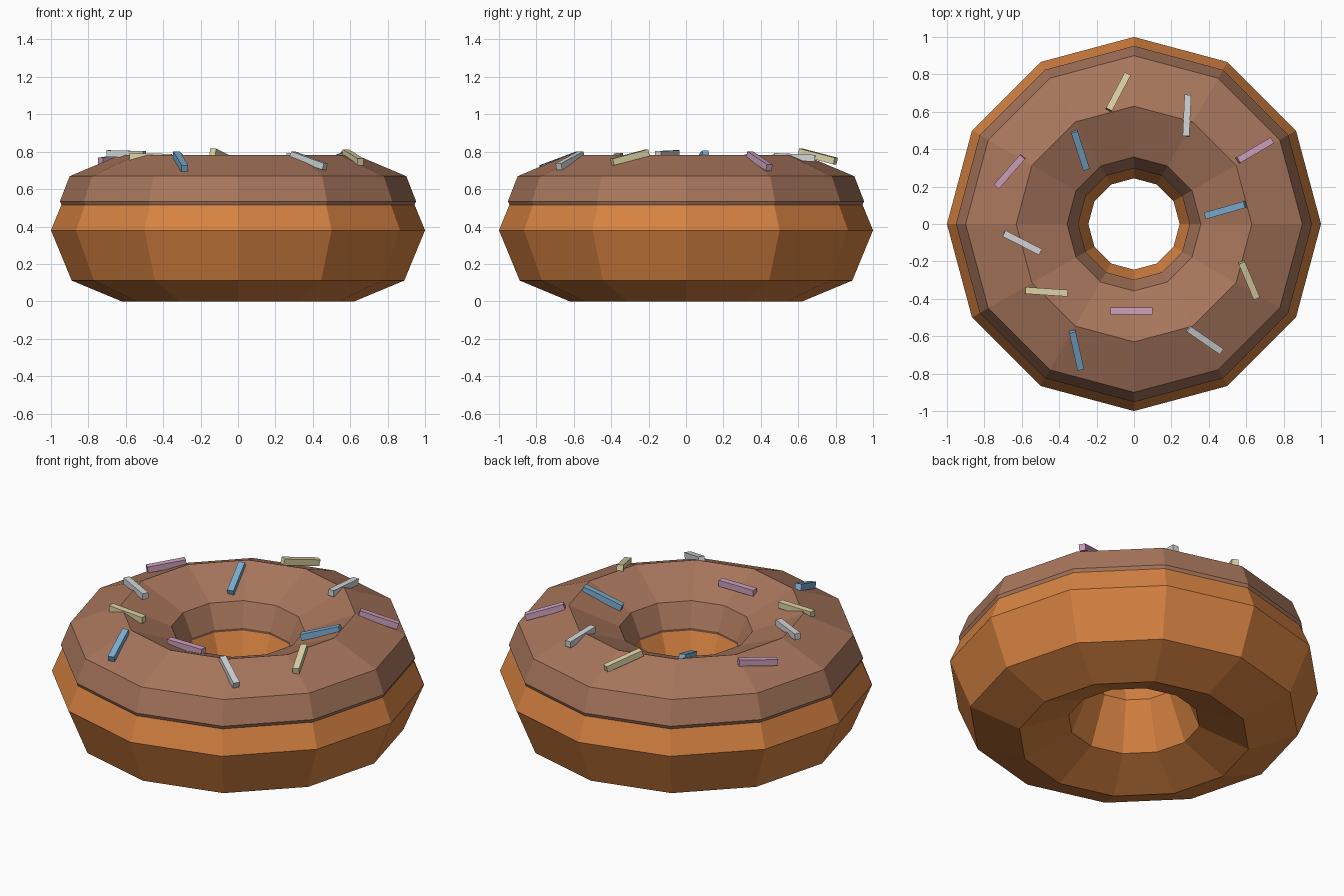
import bpy, math
from mathutils import Vector, Matrix

if "Cube" in bpy.data.objects:
    bpy.data.objects.remove(bpy.data.objects["Cube"])

SIDES = 12


def material(name, rgb):
    m = bpy.data.materials.new(name)
    m.diffuse_color = (*rgb, 1)
    m.use_nodes = True
    m.node_tree.nodes["Principled BSDF"].inputs["Base Color"].default_value = m.diffuse_color
    return m


dough_mat = material("golden dough", (0.68, 0.226, 0.054))
icing_mat = material("chocolate icing", (0.39, 0.18, 0.107))
colours = {
    "pink": material("pink sugar", (0.61, 0.35, 0.50)),
    "blue": material("blue sugar", (0.20, 0.42, 0.64)),
    "cream": material("cream sugar", (0.73, 0.66, 0.38)),
    "white": material("white sugar", (0.64, 0.66, 0.67)),
}


def add_mesh(name, verts, faces, mat):
    me = bpy.data.meshes.new(name)
    me.from_pydata(verts, [], faces)
    me.materials.append(mat)
    ob = bpy.data.objects.new(name, me)
    bpy.context.collection.objects.link(ob)
    return ob


def ring(name, profile, mat):
    """Revolve a closed (radius, z) profile, listed counter-clockwise."""
    n = len(profile)
    verts = [(r * math.cos(math.tau * i / SIDES), r * math.sin(math.tau * i / SIDES), z)
             for i in range(SIDES) for r, z in profile]
    faces = []
    for i in range(SIDES):
        k = (i + 1) % SIDES
        for j in range(n):
            l = (j + 1) % n
            faces.append((i * n + j, k * n + j, k * n + l, i * n + l))
    return add_mesh(name, verts, faces, mat)


# Dough: eight-sided torus section
ring("dough", [(0.622 + 0.378 * math.cos(math.tau * j / 8),
                0.38 + 0.38 * math.sin(math.tau * j / 8)) for j in range(8)], dough_mat)

# Icing: thin closed shell over the upper half
ring("icing", [(0.944, 0.516), (0.952, 0.535), (0.90, 0.669), (0.63, 0.783),
               (0.358, 0.669), (0.298, 0.535), (0.302, 0.516),
               (0.37, 0.645), (0.622, 0.75), (0.875, 0.645)], icing_mat)


def sprinkle(index, colour, a, b, w=0.036):
    a, b = Vector(a), Vector(b)
    d = (b - a).normalized()
    side = Vector((0, 0, 1)).cross(d).normalized() * w / 2
    up = d.cross(side).normalized() * w / 2
    verts = [p + s * side + t * up for p in (a, b)
             for s, t in ((-1, -1), (1, -1), (1, 1), (-1, 1))]
    faces = [(0, 1, 2, 3), (7, 6, 5, 4)] + [
        (j, j + 4, (j + 1) % 4 + 4, (j + 1) % 4) for j in range(4)]
    add_mesh(f"sprinkle_{index}", verts, faces, colours[colour])


# Sprinkles: colour and centre-line end points
for i, s in enumerate([
    ("cream", (-0.135, 0.61, 0.80), (-0.035, 0.80, 0.75)),
    ("white", (0.278, 0.47, 0.775), (0.288, 0.69, 0.765)),
    ("pink", (0.555, 0.34, 0.785), (0.735, 0.445, 0.715)),
    ("pink", (-0.735, 0.20, 0.75), (-0.595, 0.36, 0.77)),
    ("blue", (-0.32, 0.495, 0.775), (-0.255, 0.295, 0.70)),
    ("blue", (0.385, 0.045, 0.71), (0.595, 0.105, 0.79)),
    ("white", (-0.695, -0.05, 0.79), (-0.50, -0.15, 0.785)),
    ("cream", (-0.58, -0.355, 0.775), (-0.355, -0.37, 0.77)),
    ("pink", (-0.125, -0.465, 0.74), (0.10, -0.465, 0.74)),
    ("blue", (-0.33, -0.575, 0.785), (-0.285, -0.775, 0.71)),
    ("cream", (0.575, -0.205, 0.795), (0.655, -0.395, 0.745)),
    ("white", (0.29, -0.56, 0.785), (0.465, -0.68, 0.72)),
], 1):
    sprinkle(i, *s)
